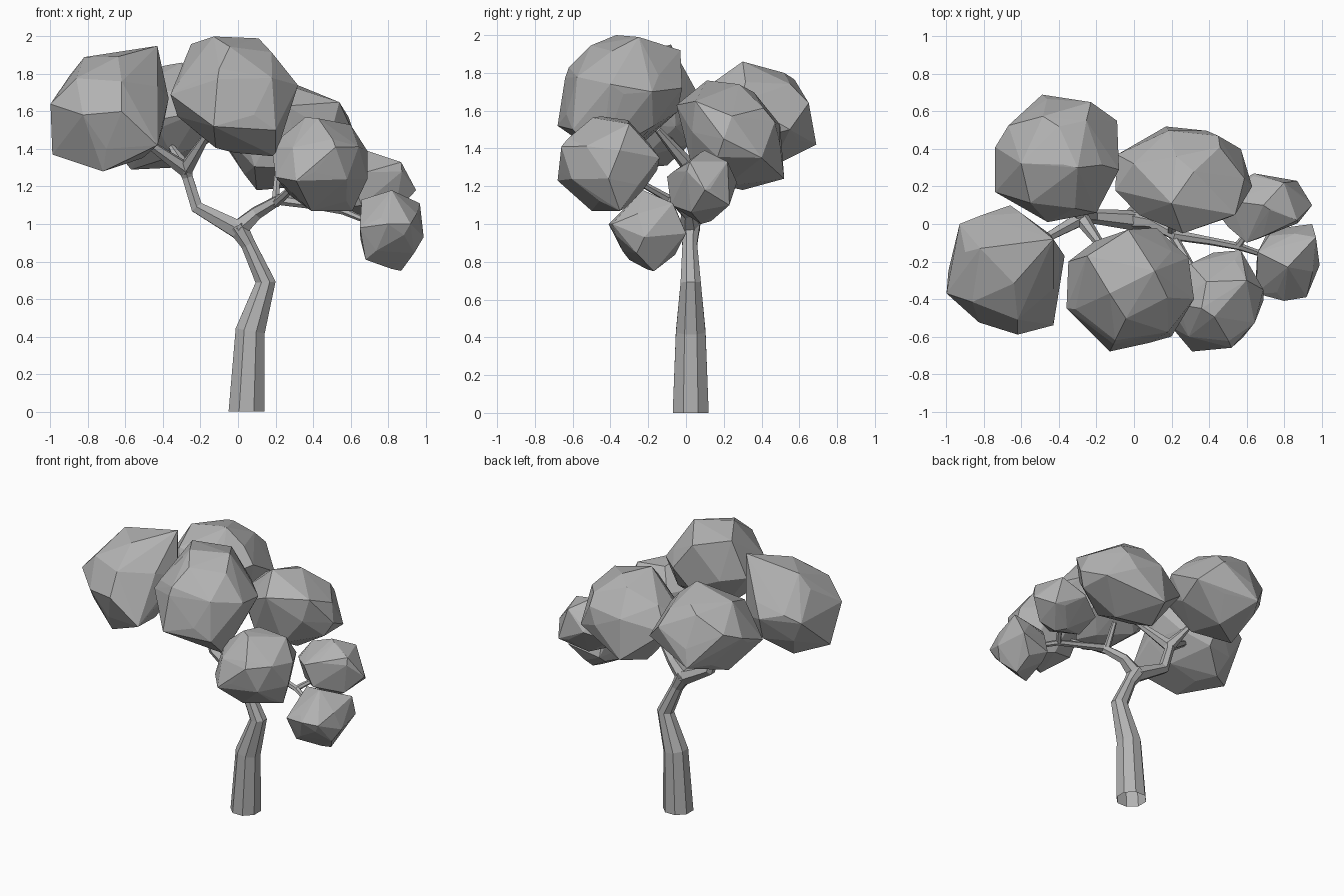
import bpy
import bmesh
import math
import random
from mathutils import Vector, Euler

cube = bpy.data.objects.get("Cube")
if cube:
    bpy.data.objects.remove(cube, do_unlink=True)

grey = bpy.data.materials.new("plain grey")
grey.use_nodes = True
GREY = (0.45, 0.45, 0.45, 1)
grey.diffuse_color = GREY
grey.node_tree.nodes["Principled BSDF"].inputs["Base Color"].default_value = GREY


def finish(name, bm):
    """Turn a bmesh into a flat shaded object."""
    bmesh.ops.recalc_face_normals(bm, faces=bm.faces[:])
    mesh = bpy.data.meshes.new(name)
    bm.to_mesh(mesh)
    bm.free()
    mesh.materials.append(grey)
    obj = bpy.data.objects.new(name, mesh)
    bpy.context.collection.objects.link(obj)


def limb(name, path, sides=6):
    """Tapered tube through (x, y, z, radius) stations, open at its root."""
    bm = bmesh.new()
    points = [Vector(p[:3]) for p in path]
    rings = []
    for i, p in enumerate(points):
        before = (p - points[i - 1]).normalized() if i else Vector()
        after = (points[i + 1] - p).normalized() if i + 1 < len(points) else Vector()
        heading = (before + after).normalized()
        if p.z == 0:
            heading = Vector((0, 0, 1))
        turn = Vector((0, 0, 1)).rotation_difference(heading)
        ring = []
        for k in range(sides):
            a = math.tau * (k + 0.5) / sides
            offset = Vector((math.cos(a), math.sin(a), 0)) * path[i][3]
            ring.append(bm.verts.new(p + turn @ offset))
        rings.append(ring)
    for low, high in zip(rings, rings[1:]):
        for k in range(sides):
            n = (k + 1) % sides
            bm.faces.new((low[k], low[n], high[n], high[k]))
    bm.faces.new(rings[-1])
    finish(name, bm)


def clump(name, centre, half, corners, seed, count=20):
    """Faceted convex leaf mass: a round core with corners pulled out of it."""
    rng = random.Random(seed)
    spin = Euler([rng.uniform(0, math.tau) for _ in range(3)])
    bm = bmesh.new()
    for i in range(count):
        z = 1 - (2 * i + 1) / count
        r = math.sqrt(1 - z * z)
        a = i * math.pi * (3 - math.sqrt(5))
        p = Vector((r * math.cos(a), r * math.sin(a), z))
        p.rotate(spin)
        bm.verts.new([c + 0.95 * h * u for c, h, u in zip(centre, half, p)])
    for corner in corners:
        bm.verts.new(corner)
    hull = bmesh.ops.convex_hull(bm, input=bm.verts[:])
    loose = set(hull["geom_interior"] + hull["geom_unused"])
    bmesh.ops.delete(bm, geom=[v for v in loose if isinstance(v, bmesh.types.BMVert)],
                     context='VERTS')
    finish(name, bm)


# Trunk
limb("trunk", [(.045, .025, 0, .103), (.065, .025, .43, .085), (.147, .025, .69, .058),
               (.055, .02, .89, .042), (-.005, .02, .99, .058)], 8)

# Main branches
fork = (0, .02, .97, .055)
crotch = (-.28, .03, 1.29, .042)
limb("left_branch", [fork, (-.22, .04, 1.09, .038), (-.27, .04, 1.25, .032), crotch])
limb("right_branch", [fork, (.1, .01, 1.06, .038), (.22, -.06, 1.13, .03),
                      (.4, -.09, 1.1, .022), (.56, -.12, 1.07, .02), (.68, -.16, 1.02, .016)])

# Twigs reaching into the leaves
for name, start, end in [
        ("far_left_twig", crotch, (-.55, -.12, 1.48, .018)),
        ("front_twig", crotch, (-.15, -.15, 1.5, .018)),
        ("back_left_twig", crotch, (-.36, .15, 1.42, .015)),
        ("back_twig", (.2, -.05, 1.11, .024), (.21, .05, 1.28, .016)),
        ("front_right_twig", (.2, -.05, 1.11, .024), (.34, -.28, 1.24, .016)),
        ("far_right_twig", (.55, -.12, 1.07, .02), (.64, 0, 1.13, .014)),
        ("low_right_twig", (.66, -.15, 1.03, .017), (.75, -.19, 1, .014))]:
    limb(name, [start, end])

# Leaf clumps
clump("far_left_leaves", (-.68, -.24, 1.6), (.315, .345, .32),
      [(-.43, -.08, 1.95), (-.43, -.54, 1.42), (-.37, -.17, 1.67), (-.66, .1, 1.6),
       (-.62, -.59, 1.6), (-1, -.37, 1.64), (-.93, 0, 1.6), (-.82, -.13, 1.89),
       (-.72, -.42, 1.28), (-.8, -.1, 1.31), (-.99, -.25, 1.37)], 1)
clump("front_leaves", (-.02, -.35, 1.68), (.34, .335, .32),
      [(-.13, -.37, 2), (.11, -.25, 1.99), (-.03, -.03, 1.92), (.12, -.02, 1.72),
       (.29, -.18, 1.7), (.32, -.4, 1.74), (.2, -.6, 1.5), (-.13, -.68, 1.52),
       (-.36, -.45, 1.69), (-.35, -.2, 1.7), (-.25, -.17, 1.96), (.2, -.45, 1.36),
       (-.02, -.4, 1.38), (-.1, -.62, 1.83)], 2)
clump("back_left_leaves", (-.415, .35, 1.58), (.335, .34, .285),
      [(-.49, .69, 1.42), (-.23, .65, 1.64), (-.09, .55, 1.5), (-.08, .29, 1.65),
       (-.2, .06, 1.6), (-.46, .01, 1.55), (-.74, .17, 1.5), (-.74, .41, 1.6),
       (-.3, .3, 1.86), (-.4, .52, 1.8), (-.57, .32, 1.29), (-.36, .45, 1.3)], 3)
clump("back_leaves", (.27, .24, 1.46), (.37, .29, .28),
      [(.17, .52, 1.24), (.45, .47, 1.54), (.63, .2, 1.45), (.54, .05, 1.65),
       (.26, -.05, 1.63), (.2, .11, 1.76), (.32, .28, 1.74), (-.1, .18, 1.5),
       (-.09, .37, 1.45), (.1, .3, 1.18), (.57, .4, 1.35)], 4)
clump("front_right_leaves", (.44, -.41, 1.325), (.26, .275, .265),
      [(.31, -.68, 1.23), (.52, -.66, 1.41), (.69, -.41, 1.24), (.39, -.5, 1.07),
       (.6, -.3, 1.53), (.36, -.45, 1.57), (.61, -.35, 1.07), (.57, -.14, 1.35),
       (.18, -.42, 1.41), (.2, -.55, 1.25), (.69, -.35, 1.39)], 5)
clump("far_right_leaves", (.69, .09, 1.195), (.26, .185, .195),
      [(.64, .27, 1.22), (.87, .23, 1.1), (.95, .1, 1.18), (.87, .02, 1.33),
       (.6, -.1, 1.25), (.43, .08, 1.2), (.69, .1, 1.39), (.8, .22, 1.33),
       (.75, .08, 1), (.66, -.08, 1.1)], 6, 14)
clump("low_right_leaves", (.815, -.2, .96), (.175, .2, .21),
      [(.66, -.15, 1.13), (.82, -.23, 1.18), (.97, -.07, 1.11), (.99, -.22, .93),
       (.87, -.17, .75), (.68, -.3, .81), (.65, -.37, .98), (.8, -.41, 1),
       (.92, -.39, 1), (.95, 0, .95), (.72, -.03, .9)], 7, 14)
